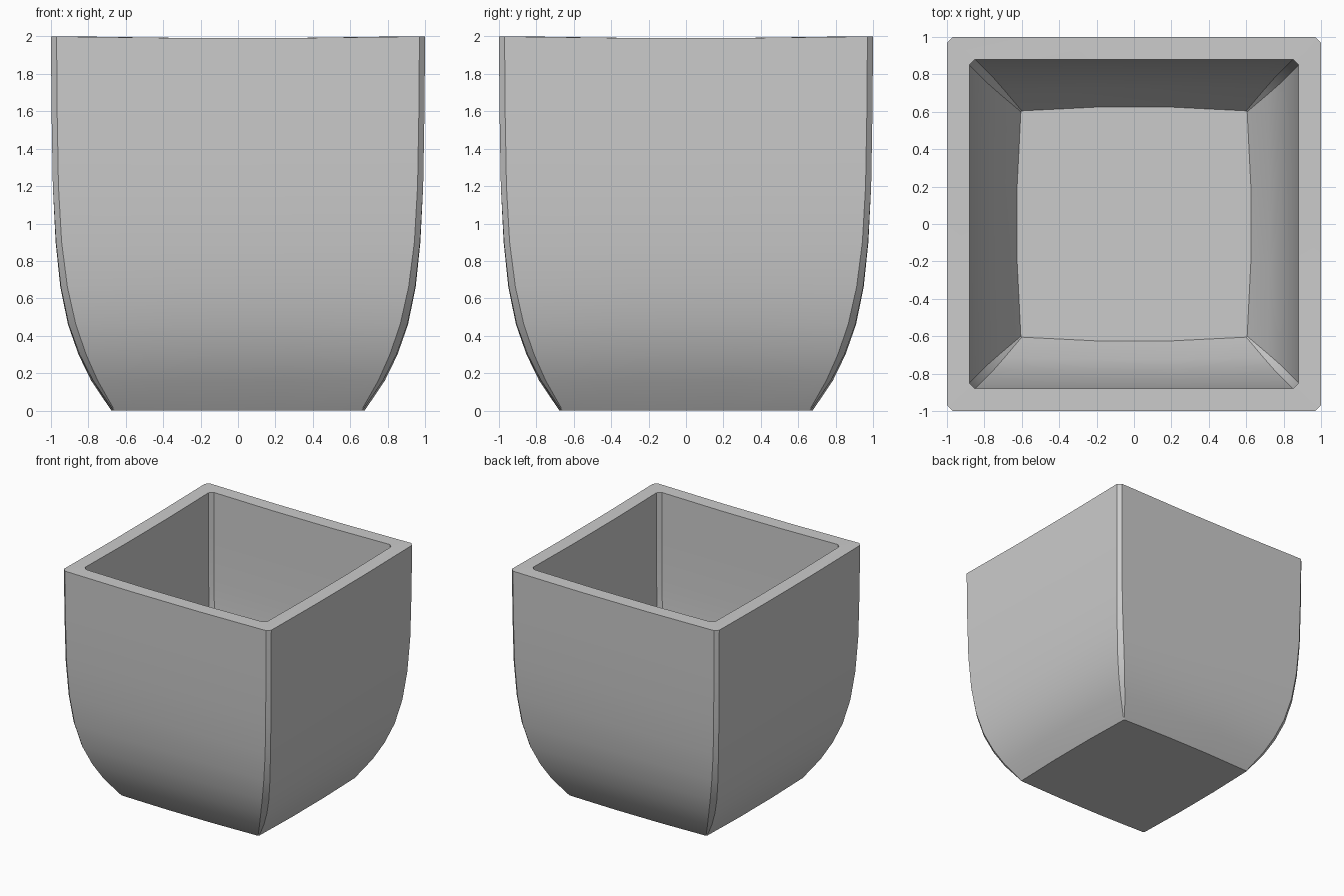
import bpy, bmesh, math

cube = bpy.data.objects.get("Cube")
if cube:
    bpy.data.objects.remove(cube, do_unlink=True)

# Clay colour
clay = bpy.data.materials.new("grey_clay")
clay.use_nodes = True
colour = (0.6, 0.6, 0.6, 1)
clay.diffuse_color = colour
clay.node_tree.nodes["Principled BSDF"].inputs["Base Color"].default_value = colour

# Wall profiles: half width, height, corner chamfer, outward bow of the sides
outer = [(0.665, 0, 0.006, 0.012), (0.775, 0.16, 0.025, 0.01), (0.847, 0.3, 0.035, 0.006),
         (0.905, 0.46, 0.038, 0.004), (0.947, 0.66, 0.035, 0.003), (0.973, 0.9, 0.03, 0.002),
         (0.99, 1.2, 0.03, 0), (0.997, 1.6, 0.03, 0), (1.0, 2.0, 0.03, 0)]
inner = [(0.88, 2.0, 0.03, 0), (0.878, 1.6, 0.03, 0), (0.872, 1.2, 0.03, 0),
         (0.855, 0.9, 0.03, 0.002), (0.825, 0.66, 0.03, 0.003), (0.78, 0.46, 0.03, 0.006),
         (0.715, 0.3, 0.022, 0.01), (0.605, 0.12, 0.005, 0.02)]


def ring(bm, half, z, chamfer, bow):
    """Square loop with cut corners and softly bowed sides."""
    verts = []
    end = half - chamfer
    for side in range(4):
        c, s = round(math.cos(side * math.pi / 2)), round(math.sin(side * math.pi / 2))
        for t in (-1, -0.33, 0.33, 1):
            x, y = half + (bow if abs(t) < 1 else 0), end * t
            dip = 0.008 if z > 1.9 and abs(t) < 1 else 0
            verts.append(bm.verts.new((c * x - s * y, s * x + c * y, z - dip)))
    return verts


# Pot: outer wall, rim and inner wall bridged as one shell
bm = bmesh.new()
rings = [ring(bm, *row) for row in outer + inner]
for low, high in zip(rings, rings[1:]):
    for i in range(len(low)):
        j = (i + 1) % len(low)
        bm.faces.new((low[i], low[j], high[j], high[i]))
# Underside and inside floor
bm.faces.new(rings[0][::-1])
bm.faces.new(rings[-1])

mesh = bpy.data.meshes.new("square_pot")
bm.to_mesh(mesh)
bm.free()
mesh.materials.append(clay)
pot = bpy.data.objects.new("square_pot", mesh)
bpy.context.collection.objects.link(pot)

# Smooth walls with crisp corners and rim
bpy.ops.object.select_all(action='DESELECT')
pot.select_set(True)
bpy.context.view_layer.objects.active = pot
bpy.ops.object.shade_smooth_by_angle(angle=math.radians(30))
